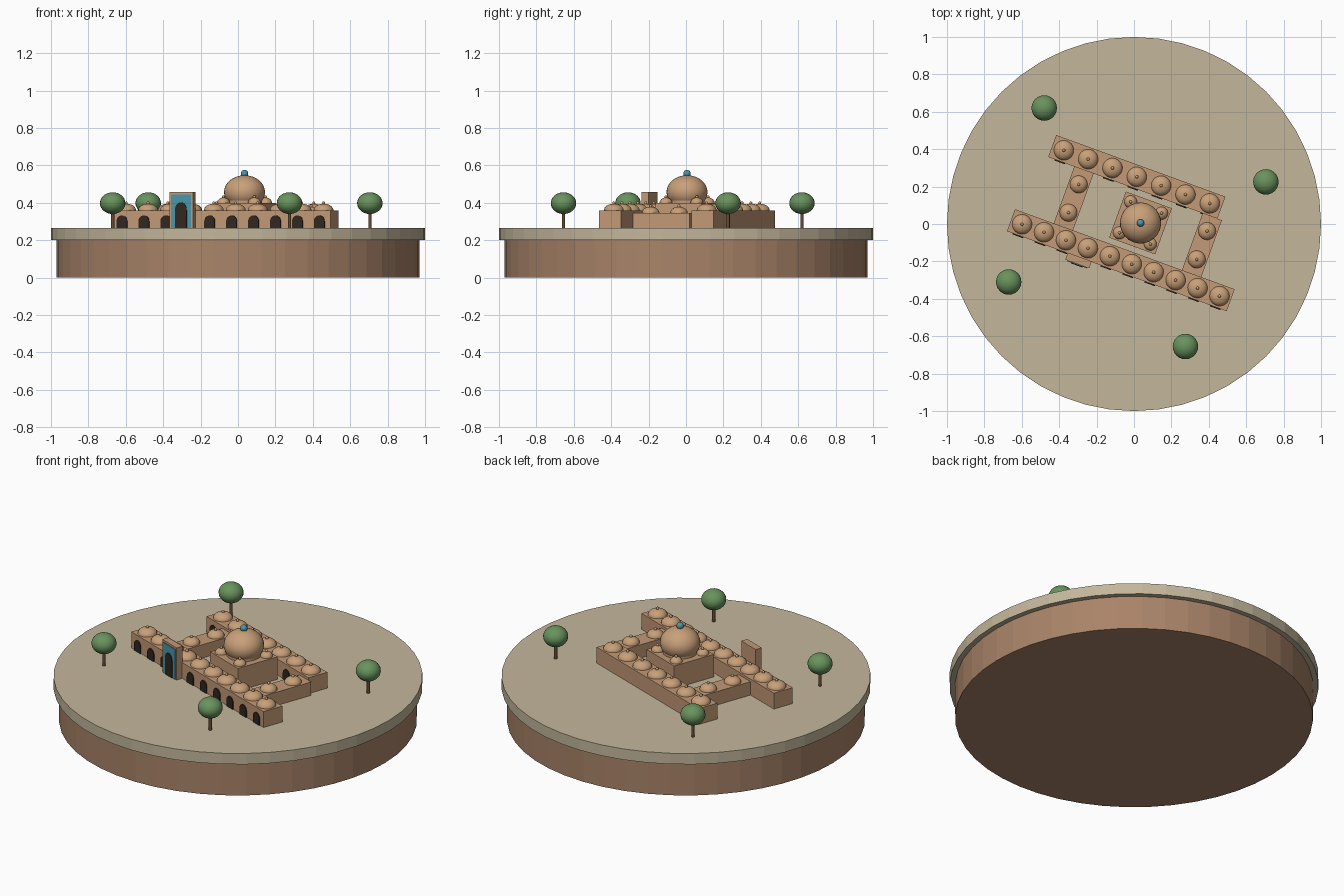
import bpy, bmesh
from math import sin, cos, pi, radians
from mathutils import Matrix, Vector

if "Cube" in bpy.data.objects:
    bpy.data.objects.remove(bpy.data.objects["Cube"], do_unlink=True)


def material(name, rgb):
    m = bpy.data.materials.new(name)
    m.use_nodes = True
    m.diffuse_color = (*rgb, 1)
    m.node_tree.nodes["Principled BSDF"].inputs["Base Color"].default_value = (*rgb, 1)
    return m


SAND = material("sand", (0.55, 0.47, 0.33))
EARTH = material("earth", (0.40, 0.23, 0.14))
BRICK = material("brick", (0.54, 0.32, 0.18))
DOME = material("dome_clay", (0.58, 0.35, 0.19))
TEAL = material("teal_tile", (0.07, 0.31, 0.41))
DARK = material("dark_opening", (0.03, 0.02, 0.014))
LEAF = material("leaf_green", (0.14, 0.29, 0.11))
BARK = material("bark", (0.14, 0.07, 0.035))

TURN = Matrix.Rotation(radians(-20), 4, "Z")   # the whole building is turned on the disc
GROUND = 0.265
ROOF = 0.36
WING_ROOF = 0.345


def finish(name, bm, mat, matrix, smooth=False):
    bmesh.ops.recalc_face_normals(bm, faces=bm.faces)
    mesh = bpy.data.meshes.new(name)
    bm.to_mesh(mesh)
    bm.free()
    mesh.materials.append(mat)
    ob = bpy.data.objects.new(name, mesh)
    bpy.context.collection.objects.link(ob)
    ob.matrix_world = matrix
    if smooth:
        bpy.ops.object.select_all(action="DESELECT")
        ob.select_set(True)
        bpy.context.view_layer.objects.active = ob
        bpy.ops.object.shade_smooth_by_angle(angle=radians(40))
    return ob


def box(name, u, v, z, mat=BRICK):
    """Box from (min, max) pairs in the building's own frame."""
    bm = bmesh.new()
    bmesh.ops.create_cube(bm, size=1)
    for vert in bm.verts:
        vert.co = [(a + b) / 2 + c * (b - a) for (a, b), c in zip((u, v, z), vert.co)]
    return finish(name, bm, mat, TURN)


def cylinder(name, r, z0, z1, mat, segments, matrix=Matrix(), smooth=False):
    bm = bmesh.new()
    bmesh.ops.create_cone(bm, cap_ends=True, segments=segments, radius1=r, radius2=r,
                          depth=z1 - z0,
                          matrix=Matrix.Translation((0, 0, (z0 + z1) / 2)))
    return finish(name, bm, mat, matrix, smooth)


def ball(name, r, height, centre, mat, matrix=TURN, half=False):
    """Squashed sphere, or only its upper half for a dome."""
    bm = bmesh.new()
    bmesh.ops.create_uvsphere(bm, u_segments=24, v_segments=16, radius=r)
    if half:
        low = [v for v in bm.verts if v.co.z < -1e-4]
        bmesh.ops.delete(bm, geom=low, context="VERTS")
    bmesh.ops.scale(bm, vec=(1, 1, height / r), verts=bm.verts)
    return finish(name, bm, mat, matrix @ Matrix.Translation(centre), True)


def dome(name, u, v, z, r, height):
    ball(name, r, height, (u, v, z), DOME, half=True)
    ball(name + "_finial", 0.008, 0.009, (u, v, z + height + 0.003), DOME)


def plate(name, outline, v, thick, mat):
    """Thin plate on a front wall, from an outline of (u, z) points."""
    bm = bmesh.new()
    face = bm.faces.new([bm.verts.new((u, v, z)) for u, z in outline])
    new = bmesh.ops.extrude_face_region(bm, geom=[face])["geom"]
    moved = [g for g in new if isinstance(g, bmesh.types.BMVert)]
    bmesh.ops.translate(bm, vec=(0, -thick, 0), verts=moved)
    return finish(name, bm, mat, TURN)


def arch_outline(u, width, spring, top):
    """Slightly pointed arch standing on the ground."""
    h = width / 2
    side = [(h * cos(t * pi / 10), spring + (top - spring) * sin(t * pi / 10) ** 0.9)
            for t in range(5)]
    right = [(u + a, z) for a, z in side]
    left = [(u - a, z) for a, z in reversed(side)]
    return [(u - h, GROUND), (u + h, GROUND)] + right + [(u, top)] + left


# Ground disc and its base
cylinder("base", 0.97, 0, 0.2, EARTH, 48)
cylinder("ground_disc", 1.0, 0.2, GROUND, SAND, 48)

# Front and back rows with domes and arched openings
for name, u_mid, v_mid, length, count, step in (
        ("front_row", 0, -0.206, 1.25, 10, 0.1248),
        ("back_row", -0.072, 0.242, 0.963, 7, 0.1384)):
    box(name, (u_mid - length / 2, u_mid + length / 2),
        (v_mid - 0.0625, v_mid + 0.0625), (GROUND, ROOF))
    for i in range(count):
        u = u_mid + (i - (count - 1) / 2) * step
        dome(name + "_dome", u, v_mid, ROOF, 0.053, 0.035)
        plate(name + "_arch", arch_outline(u, 0.06, 0.3, 0.332),
              v_mid - 0.0625, 0.006, DARK)

# Side wings closing the courtyard
for name, u in (("right_wing", -0.35), ("left_wing", 0.38)):
    box(name, (u - 0.055, u + 0.055), (-0.1435, 0.1795), (GROUND, WING_ROOF))
    for v in (-0.063, 0.098):
        dome(name + "_dome", u, v, WING_ROOF, 0.047, 0.034)

# Entrance gate with tiled panel and arch
box("gate", (-0.28, -0.144), (-0.305, -0.265), (GROUND, 0.457))
gate_panel = [(-0.268, GROUND), (-0.156, GROUND), (-0.156, 0.445), (-0.268, 0.445)]
plate("gate_panel", gate_panel, -0.305, 0.004, TEAL)
plate("gate_arch", arch_outline(-0.212, 0.066, 0.36, 0.402), -0.309, 0.004, DARK)

# Central hall with drum, great dome and corner domes
U, V, HALL = 0.031, 0.017, 0.4
box("hall", (U - 0.131, U + 0.131), (V - 0.131, V + 0.131), (GROUND, HALL))
hall_spot = TURN @ Matrix.Translation((U, V, 0))
cylinder("drum", 0.095, HALL, 0.45, BRICK, 24, hall_spot, True)
ball("great_dome", 0.11, 0.09, (U, V, 0.457), DOME)
ball("great_finial", 0.02, 0.02, (U, V, 0.556), TEAL)
for a in (-0.088, 0.088):
    for b in (-0.088, 0.088):
        dome("corner_dome", U + a, V + b, HALL, 0.034, 0.028)

# Trees
for x, y in ((-0.48, 0.62), (0.705, 0.225), (-0.67, -0.31), (0.275, -0.655)):
    spot = Matrix.Translation((x, y, 0))
    cylinder("tree_trunk", 0.009, GROUND, 0.36, BARK, 10, spot, True)
    ball("tree_crown", 0.068, 0.058, (0, 0, 0.398), LEAF, spot)
